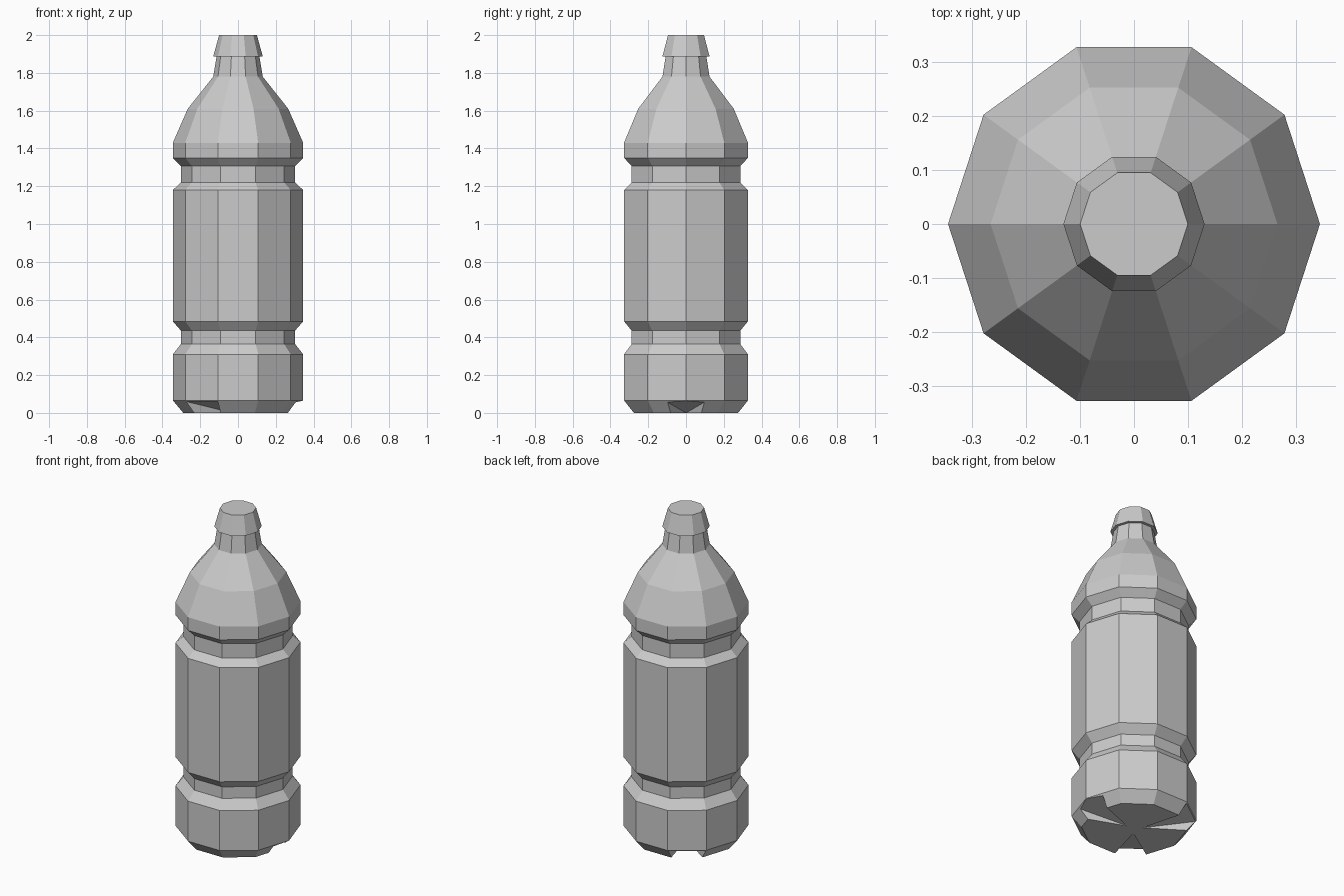
import bpy
import bmesh
from math import cos, sin, pi, radians
from mathutils import Matrix

SIDES = 10

cube = bpy.data.objects.get("Cube")
if cube:
    bpy.data.objects.remove(cube, do_unlink=True)

grey = bpy.data.materials.new("plain_grey")
grey.use_nodes = True
colour = (0.6, 0.6, 0.6, 1)
grey.diffuse_color = colour
grey.node_tree.nodes["Principled BSDF"].inputs["Base Color"].default_value = colour


def finish(name, bm):
    bmesh.ops.recalc_face_normals(bm, faces=bm.faces)
    mesh = bpy.data.meshes.new(name)
    bm.to_mesh(mesh)
    bm.free()
    mesh.materials.append(grey)
    obj = bpy.data.objects.new(name, mesh)
    bpy.context.collection.objects.link(obj)
    return obj


def lathe(name, profile):
    """Closed faceted solid from (radius, height) pairs."""
    bm = bmesh.new()
    rings = [[bm.verts.new((r * cos(2 * pi * i / SIDES), r * sin(2 * pi * i / SIDES), z))
              for i in range(SIDES)] for r, z in profile]
    for low, high in zip(rings, rings[1:]):
        for i in range(SIDES):
            j = (i + 1) % SIDES
            bm.faces.new((low[i], low[j], high[j], high[i]))
    bm.faces.new(rings[0])
    bm.faces.new(rings[-1])
    return finish(name, bm)


def wedge(name, angle):
    """Tapered foot notch, its ceiling rising outward from near the centre."""
    inner, outer, drop = 0.05, 0.4, 0.05
    half = 0.38 * (outer - inner)
    top = 0.22 * (outer - inner)
    bm = bmesh.new()
    points = [(inner, 0, 0), (outer, -half, top), (outer, half, top)]
    upper = [bm.verts.new(p) for p in points]
    lower = [bm.verts.new((x, y, -drop)) for x, y, z in points]
    bm.faces.new(upper)
    bm.faces.new(lower)
    for i in range(3):
        j = (i + 1) % 3
        bm.faces.new((upper[i], upper[j], lower[j], lower[i]))
    bm.transform(Matrix.Rotation(radians(angle), 4, "Z"))
    return finish(name, bm)


# Bottle body with two label grooves, shoulder and neck
WIDE, GROOVE = 0.345, 0.302
body = lathe("bottle_body", [
    (0.29, 0), (WIDE, 0.066), (WIDE, 0.31),
    (GROOVE, 0.365), (GROOVE, 0.435), (WIDE, 0.485),
    (WIDE, 1.18), (GROOVE, 1.22), (GROOVE, 1.307), (WIDE, 1.35),
    (WIDE, 1.43), (0.266, 1.61), (0.131, 1.78), (0.113, 1.89)])

# Tapered cap that overhangs the neck
lathe("cap", [(0.131, 1.888), (0.1, 2.0)])

# Three notches cut into the base
for angle in (0, 126, 234):
    cutter = wedge("foot_notch_cutter", angle)
    cutter.hide_render = True
    cutter.hide_viewport = True
    cut = body.modifiers.new("foot_notch", "BOOLEAN")
    cut.operation = "DIFFERENCE"
    cut.solver = "EXACT"
    cut.object = cutter
